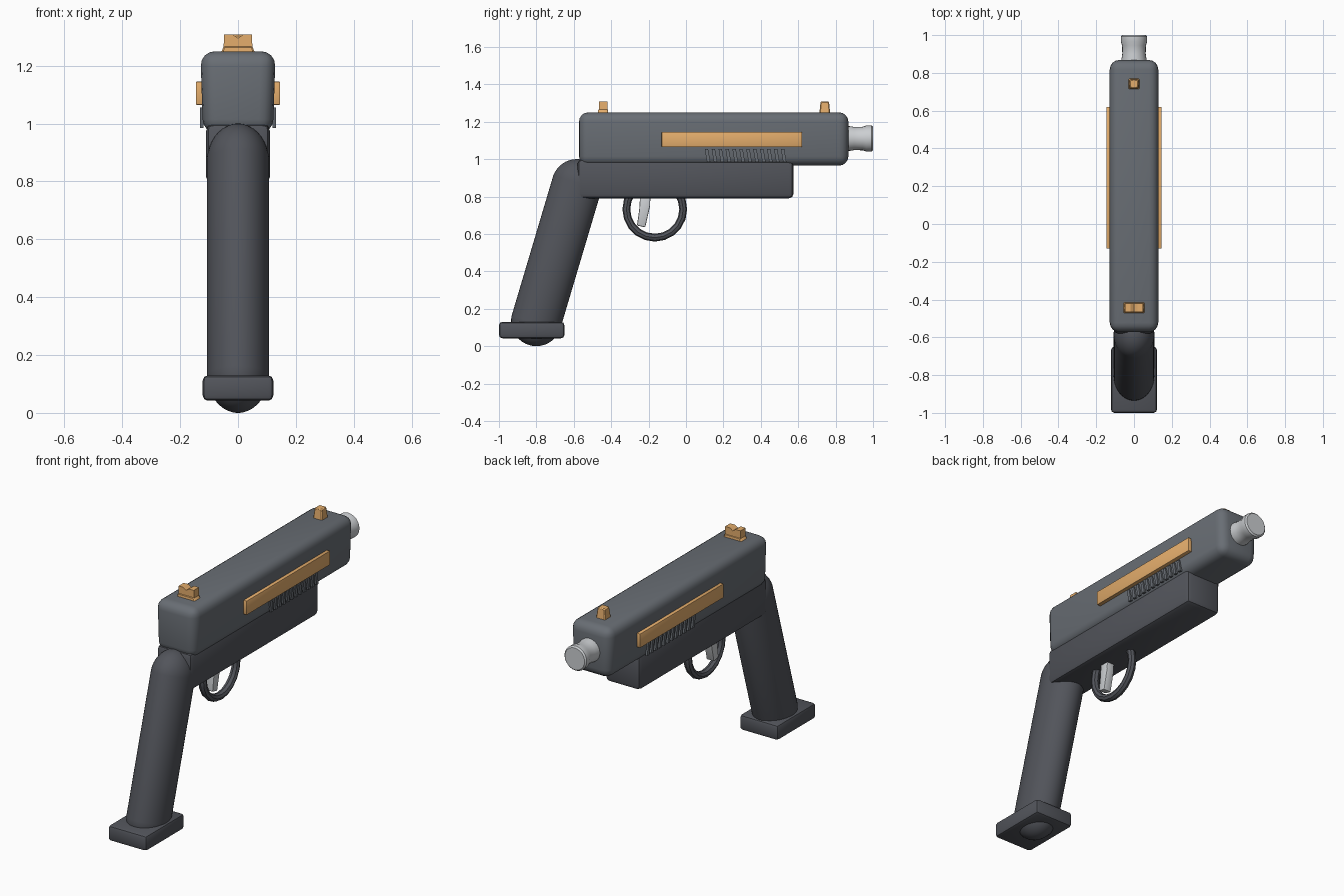
import bpy, bmesh, math
from mathutils import Vector, Matrix

if "Cube" in bpy.data.objects:
    bpy.data.objects.remove(bpy.data.objects["Cube"])


def material(name, rgb):
    m = bpy.data.materials.new(name)
    m.diffuse_color = (*rgb, 1)
    m.use_nodes = True
    m.node_tree.nodes["Principled BSDF"].inputs["Base Color"].default_value = m.diffuse_color
    return m


SLIDE = material("slide_grey", (0.14, 0.155, 0.175))
DARK = material("dark_grey", (0.085, 0.09, 0.105))
BRASS = material("warm_orange", (0.78, 0.42, 0.15))
SILVER = material("silver", (0.6, 0.62, 0.64))


def finish(name, bm, mat, smooth=True):
    bmesh.ops.recalc_face_normals(bm, faces=bm.faces)
    me = bpy.data.meshes.new(name)
    bm.to_mesh(me)
    bm.free()
    me.materials.append(mat)
    ob = bpy.data.objects.new(name, me)
    bpy.context.collection.objects.link(ob)
    if smooth:
        bpy.ops.object.select_all(action='DESELECT')
        ob.select_set(True)
        bpy.context.view_layer.objects.active = ob
        bpy.ops.object.shade_smooth_by_angle(angle=math.radians(35))
    return ob


def box(name, lo, hi, mat, bevel=0.0, segments=3, taper=None):
    """Box between two corners; taper = (end, x scale, y scale), end -1 bottom / 1 top."""
    lo, hi = Vector(lo), Vector(hi)
    c, s = (lo + hi) / 2, hi - lo
    bm = bmesh.new()
    bmesh.ops.create_cube(bm, size=1)
    for v in bm.verts:
        v.co = Vector(v.co[i] * s[i] for i in range(3))
        if taper and v.co.z * taper[0] > 0:
            v.co.x *= taper[1]
            v.co.y *= taper[2]
        v.co += c
    if bevel:
        bmesh.ops.bevel(bm, geom=bm.edges[:], offset=bevel, segments=segments,
                        profile=0.5, affect='EDGES')
    return finish(name, bm, mat)


def prism(name, profile, half_width, mat, bevel=0.0, x=0.0):
    """Side profile of (y, z) points extruded across x."""
    bm = bmesh.new()
    f = bm.faces.new([bm.verts.new((x - half_width, y, z)) for y, z in profile])
    r = bmesh.ops.extrude_face_region(bm, geom=[f])
    bmesh.ops.translate(bm, vec=(2 * half_width, 0, 0),
                        verts=[v for v in r["geom"] if isinstance(v, bmesh.types.BMVert)])
    if bevel:
        bmesh.ops.bevel(bm, geom=bm.edges[:], offset=bevel, segments=2,
                        profile=0.5, affect='EDGES')
    return finish(name, bm, mat)


# Slide and lower frame
box("slide", (-0.13, -0.572, 0.965), (0.13, 0.868, 1.25), SLIDE, 0.05, 4, (-1, 0.93, 1))
box("frame", (-0.11, -0.58, 0.79), (0.11, 0.575, 1.0), DARK, 0.025, 2)

# Grip: slanted capsule, narrower across x, its end bulging below the base plate
low, high = Vector((0, -0.8, 0.135)), Vector((0, -0.583, 0.865))
axis = high - low
bm = bmesh.new()
bmesh.ops.create_uvsphere(bm, u_segments=40, v_segments=21, radius=0.135)
for v in bm.verts:
    if v.co.z > 0:
        v.co.z += axis.length
tilt = Matrix.Rotation(-math.atan2(axis.y, axis.z), 4, 'X')
bm.transform(Matrix.Translation(low) @ Matrix.Diagonal((0.8, 1, 1, 1)) @ tilt)
finish("grip", bm, DARK)

# Base plate of the grip
box("grip_base_plate", (-0.122, -1.0, 0.042), (0.122, -0.65, 0.13), DARK, 0.018, 2)

# Barrel turned from a profile (radius, y), flared at the muzzle
bm = bmesh.new()
prof = [(0, 0.83), (0.066, 0.83), (0.066, 0.875), (0.062, 0.9), (0.063, 0.945),
        (0.07, 0.965), (0.07, 0.992), (0.062, 1.0), (0, 1.0)]
vs = [bm.verts.new((r, y, 1.11)) for r, y in prof]
es = [bm.edges.new(p) for p in zip(vs, vs[1:])]
bmesh.ops.spin(bm, geom=vs + es, cent=(0, 0, 1.11), axis=(0, 1, 0),
               angle=2 * math.pi, steps=24)
bmesh.ops.remove_doubles(bm, verts=bm.verts, dist=1e-4)
finish("barrel", bm, SILVER)

# Trigger guard: ring standing in the side plane
bm = bmesh.new()
U, V = 20, 8
rings = []
for i in range(U):
    a = 2 * math.pi * i / U
    ring = []
    for j in range(V):
        b = 2 * math.pi * j / V
        r = 0.152 + 0.021 * math.cos(b)
        ring.append(bm.verts.new((0.023 * math.sin(b), -0.167 + r * math.cos(a),
                                  0.732 + r * math.sin(a))))
    rings.append(ring)
for i in range(U):
    p, q = rings[i], rings[(i + 1) % U]
    for j in range(V):
        k = (j + 1) % V
        bm.faces.new((p[j], p[k], q[k], q[j]))
finish("trigger_guard", bm, DARK)

# Trigger
prism("trigger", [(-0.245, 0.81), (-0.19, 0.81), (-0.192, 0.75), (-0.218, 0.635),
                  (-0.262, 0.645), (-0.25, 0.73)], 0.024, SILVER, 0.006)

# Sights
box("front_sight", (-0.03, 0.712, 1.235), (0.03, 0.772, 1.308), BRASS, 0.005, 1, (1, 0.75, 0.75))
box("rear_sight_base", (-0.062, -0.472, 1.235), (0.062, -0.415, 1.268), BRASS, 0.005, 1, (1, 0.8, 0.9))
bm = bmesh.new()
outline = [(-0.05, 1.26), (0.05, 1.26), (0.048, 1.308), (0.018, 1.308),
           (0, 1.296), (-0.018, 1.308), (-0.048, 1.308)]
face = bm.faces.new([bm.verts.new((x, -0.466, z)) for x, z in outline])
res = bmesh.ops.extrude_face_region(bm, geom=[face])
bmesh.ops.translate(bm, vec=(0, 0.046, 0),
                    verts=[v for v in res["geom"] if isinstance(v, bmesh.types.BMVert)])
finish("rear_sight", bm, BRASS, False)

# Side inlays and slanted ribs on both sides of the slide
for side, s in (("left", -1), ("right", 1)):
    prism(f"side_inlay_{side}", [(-0.13, 1.065), (0.62, 1.065), (0.62, 1.145), (-0.13, 1.145)],
          0.014, BRASS, 0.003, s * 0.132)
    for i in range(12):
        y = 0.1 + i * 0.037
        prism(f"slide_rib_{side}_{i + 1}",
              [(y + 0.012, 0.985), (y + 0.03, 0.985), (y + 0.018, 1.055), (y, 1.055)],
              0.006, SLIDE, 0, s * 0.126)
